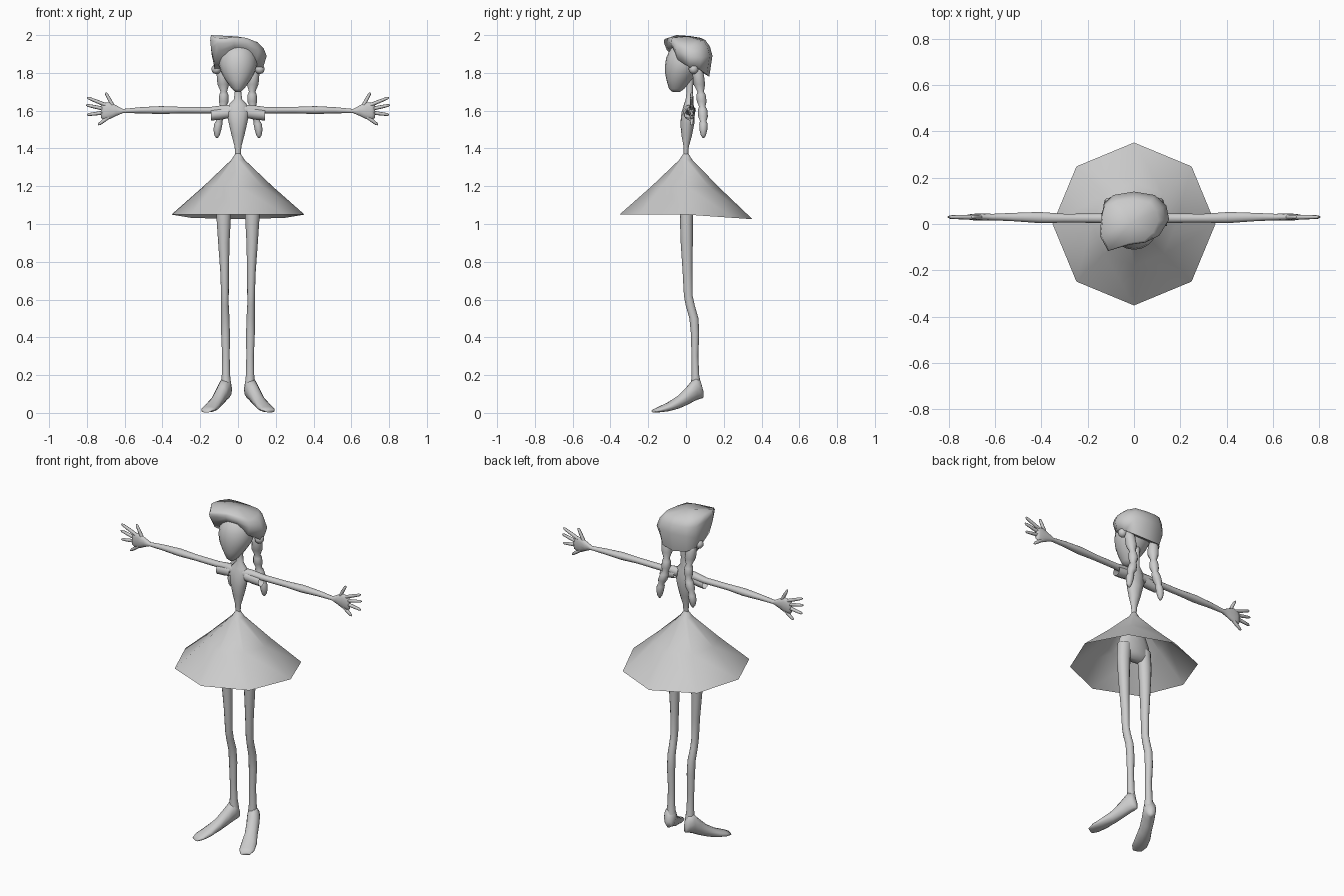
import bpy, math
from mathutils import Vector

grey = bpy.data.materials.new("plain grey")
grey.diffuse_color = (0.6, 0.6, 0.6, 1)
X, Y, Z = Vector((1, 0, 0)), Vector((0, 1, 0)), Vector((0, 0, 1))


def make(name, verts, faces, mirror=False, angle=80):
    me = bpy.data.meshes.new(name)
    me.from_pydata([tuple(v) for v in verts], [], faces)
    me.materials.append(grey)
    ob = bpy.data.objects.new(name, me)
    bpy.context.collection.objects.link(ob)
    bpy.ops.object.select_all(action='DESELECT')
    ob.select_set(True)
    bpy.context.view_layer.objects.active = ob
    bpy.ops.object.mode_set(mode='EDIT')
    bpy.ops.mesh.select_all(action='SELECT')
    bpy.ops.mesh.normals_make_consistent(inside=False)
    bpy.ops.object.mode_set(mode='OBJECT')
    bpy.ops.object.shade_smooth_by_angle(angle=math.radians(angle))
    if mirror:
        ob.modifiers.new("mirror", 'MIRROR').use_mirror_merge = False
    return ob


def bridge(n, rings):
    return [(r * n + i, r * n + (i + 1) % n, (r + 1) * n + (i + 1) % n, (r + 1) * n + i)
            for r in range(rings - 1) for i in range(n)]


# elliptical sections (x, y, z, radius along u, radius along v) joined into a skin
def loft(name, rows, u=X, v=Y, n=12, caps=True, mirror=False):
    verts = []
    for x, y, z, ru, rv in rows:
        for i in range(n):
            a = math.tau * i / n
            verts.append(Vector((x, y, z)) + u * ru * math.cos(a) + v * rv * math.sin(a))
    faces = bridge(n, len(rows))
    if caps:
        faces += [tuple(range(n)), tuple(range(n * (len(rows) - 1), n * len(rows)))]
    return make(name, verts, faces, mirror)


# head
loft("head", [(0, -.052, 1.698, .012, .018), (0, -.05, 1.715, .032, .04),
              (0, -.037, 1.76, .065, .066), (0, -.025, 1.80, .088, .086),
              (0, -.014, 1.84, .10, .097), (0, -.005, 1.88, .10, .10),
              (0, .005, 1.92, .088, .092), (0, .01, 1.955, .05, .06)], n=20)

# hair: columns of (x, y, lower edge, widest height, top height, top scale)
cols = [(.152, .02, 1.83, 1.89, 1.96, .7), (.14, .08, 1.82, 1.88, 1.965, .7),
        (.09, .125, 1.79, 1.89, 1.97, .75), (0, .14, 1.78, 1.89, 1.97, .75),
        (-.09, .125, 1.79, 1.89, 1.975, .8), (-.13, .09, 1.81, 1.88, 1.985, .88),
        (-.14, .02, 1.82, 1.90, 1.995, .97), (-.143, -.05, 1.86, 1.93, 2.0, 1.0),
        (-.11, -.115, 1.92, 1.955, 1.98, .97), (-.02, -.09, 1.94, 1.96, 1.99, .9),
        (.05, -.08, 1.935, 1.955, 1.985, .9), (.11, -.05, 1.87, 1.92, 1.97, .75)]
hv = [(x * .88, y * .88, zb) for x, y, zb, zm, zt, s in cols]
hv += [(x, y, zm) for x, y, zb, zm, zt, s in cols]
hv += [(x * (.55 + .48 * s), y * (.55 + .48 * s), zm * .4 + zt * .6) for x, y, zb, zm, zt, s in cols]
hv += [(x * s, y * s, zt) for x, y, zb, zm, zt, s in cols]
n = len(cols)
hv += [(0, .02, 1.84), (-.01, .01, 1.993)]
hf = bridge(n, 4)
hf += [(i, (i + 1) % n, 4 * n) for i in range(n)]
hf += [(3 * n + i, 3 * n + (i + 1) % n, 4 * n + 1) for i in range(n)]
make("hair", hv, hf)

# round hair ties
loft("hair_tie", [(.115, .04, 1.82 + .026 * math.sin(t), .026 * math.cos(t), .026 * math.cos(t))
                  for t in [math.radians(d) for d in (-85, -60, -30, 0, 30, 60, 85)]], mirror=True)

# braids made of bulging segments
braid = [(.088, .06, 1.83, .02), (.083, .065, 1.79, .03), (.078, .07, 1.74, .031),
         (.075, .078, 1.70, .017), (.075, .08, 1.685, .024), (.075, .083, 1.65, .026),
         (.078, .086, 1.622, .017), (.082, .088, 1.607, .024), (.092, .09, 1.57, .026),
         (.10, .091, 1.545, .017), (.104, .092, 1.53, .022), (.109, .092, 1.50, .021),
         (.111, .092, 1.47, .014), (.111, .092, 1.455, .004)]
loft("braid", [(x, y, z, r, r) for x, y, z, r in braid], mirror=True)

# neck and torso
loft("torso", [(0, .02, 1.78, .02, .02), (0, .02, 1.70, .017, .017), (0, .017, 1.66, .022, .019),
               (0, .013, 1.63, .05, .025), (0, .01, 1.59, .06, .034), (0, .007, 1.53, .048, .037),
               (0, .004, 1.47, .034, .028), (0, .001, 1.41, .018, .014), (0, 0, 1.37, .015, .012)])

# arms with open sleeves
loft("arm", [(.03, .015, 1.60, .028, .032), (.08, .02, 1.606, .024, .023), (.15, .025, 1.602, .02, .017),
             (.30, .025, 1.603, .019, .017), (.41, .028, 1.603, .024, .021), (.52, .03, 1.602, .018, .016),
             (.61, .03, 1.598, .014, .011), (.645, .03, 1.60, .015, .028), (.68, .03, 1.60, .015, .045),
             (.705, .03, 1.597, .013, .045), (.725, .03, 1.595, .009, .034)], Y, Z, mirror=True)
loft("sleeve", [(.05, .015, 1.59, .032, .03), (.10, .018, 1.583, .03, .032),
                (.143, .02, 1.577, .028, .029)], Y, Z, n=8, caps=False, mirror=True)

# fingers: base and tip (x, z)
digits = [(.665, 1.63, .70, 1.695), (.70, 1.63, .80, 1.67), (.71, 1.61, .805, 1.63),
          (.71, 1.59, .80, 1.578), (.68, 1.57, .74, 1.525)]
for k, (x0, z0, x1, z1) in enumerate(digits):
    side = Vector((z0 - z1, 0, x1 - x0)).normalized()
    rows = [(x0 + (x1 - x0) * t, .03, z0 + (z1 - z0) * t, r, r)
            for t, r in ((0, .01), (.5, .0095), (.9, .0075), (1, .003))]
    loft("finger_%d" % (k + 1), rows, Y, side, n=8, mirror=True)

# eight-sided open skirt, hem dipping at the back
sv = []
for z, r in ((1.375, .012), (1.34, .035), (1.20, .182), (1.05, .352)):
    for i in range(8):
        a = math.tau * i / 8
        y = r * math.sin(a)
        sv.append((r * math.cos(a), y, z - .07 * max(0, y)))
make("skirt", sv, bridge(8, 4))

# hips under the skirt
loft("hips", [(0, 0, 1.37, .014, .012), (0, 0, 1.27, .06, .032), (0, 0, 1.17, .105, .04),
              (0, 0, 1.11, .112, .038), (0, 0, 1.075, .07, .025)])

# legs
loft("leg", [(.068, 0, 1.15, .042, .036), (.076, .002, 1.05, .039, .035), (.075, .004, .90, .03, .032),
             (.071, .008, .75, .023, .026), (.069, .012, .62, .02, .023), (.069, .022, .57, .02, .024),
             (.067, .042, .50, .022, .024), (.066, .048, .42, .023, .022), (.064, .047, .30, .02, .018),
             (.064, .05, .20, .022, .02), (.062, .052, .15, .026, .027)], mirror=True)

# slanted feet turned outward
out = Vector((.9, .43, 0))
loft("foot", [(.055, .088, .10, .014, .022), (.06, .07, .125, .032, .052), (.072, .045, .125, .036, .062),
              (.09, .012, .095, .036, .05), (.112, -.035, .06, .036, .036), (.137, -.09, .033, .043, .024),
              (.157, -.14, .018, .042, .015), (.168, -.17, .01, .028, .008)], out, Z, mirror=True)
